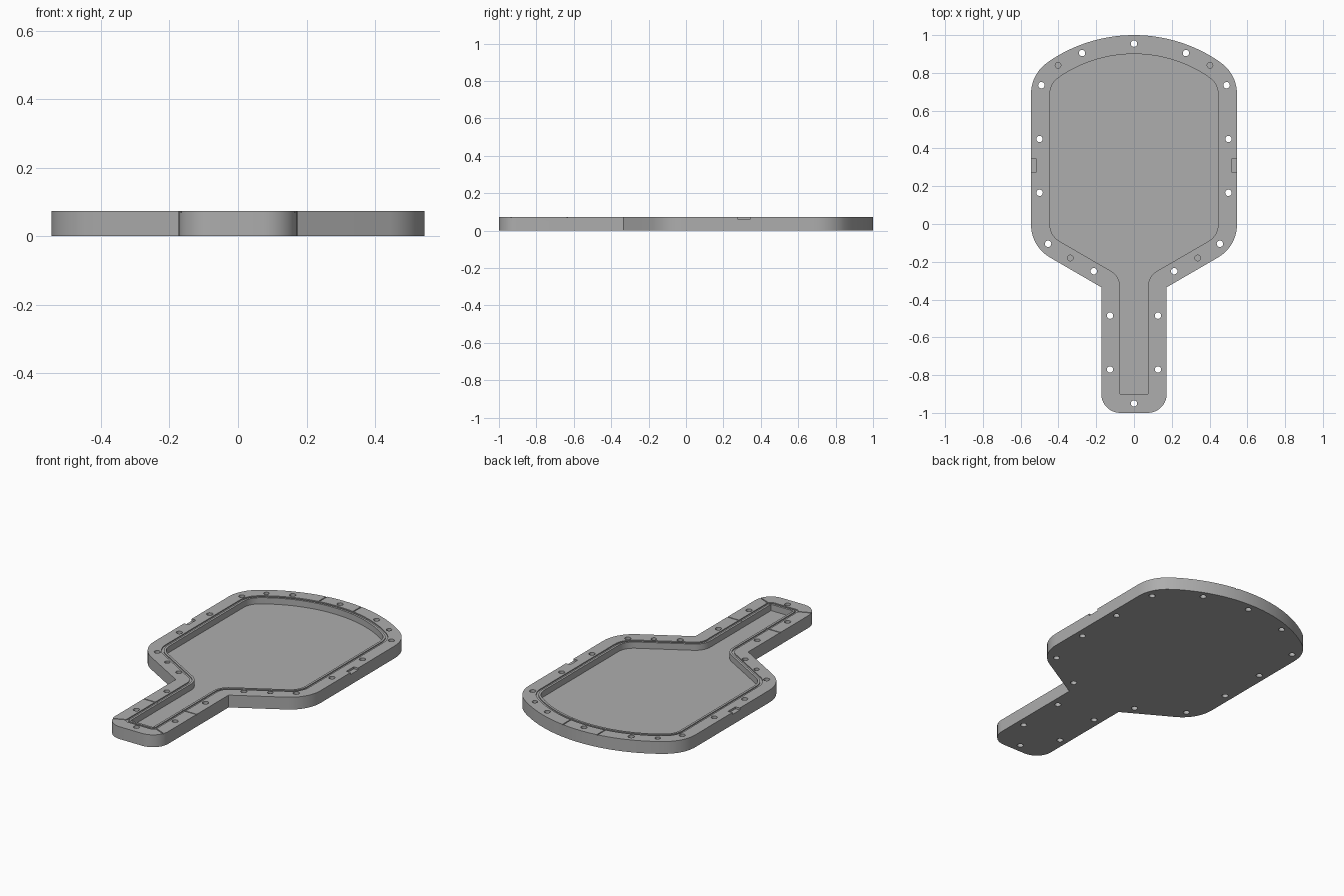
import bpy, bmesh, math
from mathutils import Vector

cube = bpy.data.objects.get("Cube")
if cube:
    bpy.data.objects.remove(cube, do_unlink=True)

TOP = 0.073
FLOOR = 0.036

steel = bpy.data.materials.new("plain grey")
steel.use_nodes = True
grey = (0.42, 0.42, 0.42, 1)
steel.diffuse_color = grey
steel.node_tree.nodes["Principled BSDF"].inputs["Base Color"].default_value = grey


def arc(cx, cy, r, a0, a1, n=10):
    angles = [math.radians(a0 + (a1 - a0) * i / n) for i in range(n + 1)]
    return [(cx + r * math.cos(a), cy + r * math.sin(a)) for a in angles]


def outline(inset):
    """Paddle contour, moved inwards by inset."""
    half = arc(0.073, -0.9, 0.1 - inset, -90, 0)          # handle end
    half += arc(0.173, -0.335, inset, 180, 120)           # handle meets head
    half += arc(0.345, -0.004, 0.2 - inset, -60, 0)       # lower shoulder
    half += arc(0.345, 0.69, 0.2 - inset, 0, 54.85)       # upper shoulder
    half += arc(0, 0.2, 0.8 - inset, 54.85, 90, 20)[1:]   # crown
    return half + [(-x, y) for x, y in reversed(half[:-1])]


def prism(bm, points, z0, z1):
    clean = []
    for p in points:
        if not clean or (Vector(p) - Vector(clean[-1])).length > 1e-5:
            clean.append(p)
    face = bm.faces.new([bm.verts.new((x, y, z0)) for x, y in clean])
    new = bmesh.ops.extrude_face_region(bm, geom=[face])["geom"]
    for v in new:
        if isinstance(v, bmesh.types.BMVert):
            v.co.z = z1


def ring(bm, outer, inner, z0, z1):
    loops = [[bm.verts.new((x, y, z)) for x, y in pts]
             for pts, z in ((outer, z0), (outer, z1), (inner, z1), (inner, z0))]
    n = len(outer)
    for k in range(4):
        a, b = loops[k], loops[(k + 1) % 4]
        for i in range(n):
            j = (i + 1) % n
            bm.faces.new((a[i], a[j], b[j], b[i]))


def strip(bm, a, b, width, depth):
    """Channel cut into the top face from a to b."""
    a, b = Vector(a), Vector(b)
    side = (b - a).orthogonal().normalized() * width / 2
    prism(bm, [tuple(p) for p in (a - side, b - side, b + side, a + side)],
          TOP - depth, TOP + 0.02)


def finish(name, bm):
    bmesh.ops.recalc_face_normals(bm, faces=bm.faces)
    mesh = bpy.data.meshes.new(name)
    bm.to_mesh(mesh)
    bm.free()
    mesh.materials.append(steel)
    ob = bpy.data.objects.new(name, mesh)
    bpy.context.collection.objects.link(ob)
    return ob


def mirrored(points):
    return points + [(-x, y) for x, y in points if x]


# Solid plate
bm = bmesh.new()
prism(bm, outline(0), 0, TOP)
plate = finish("mould_plate", bm)
cutters = []

# Main cavity
bm = bmesh.new()
prism(bm, outline(0.1), FLOOR, TOP + 0.02)
cutters.append(finish("cavity_cutter", bm))

# Shallow overflow groove around the cavity
bm = bmesh.new()
ring(bm, outline(0.074), outline(0.087), TOP - 0.006, TOP + 0.02)
cutters.append(finish("groove_cutter", bm))

# Vents from the groove to the edge
bm = bmesh.new()
for s in (-1, 1):
    strip(bm, (s * 0.08, -0.635), (s * 0.2, -0.635), 0.006, 0.004)
    strip(bm, (s * 0.078, -0.898), (s * 0.2, -0.95), 0.006, 0.004)
    strip(bm, (s * 0.113, 0.9), (s * 0.113, 1.02), 0.006, 0.004)
cutters.append(finish("vent_cutter", bm))

# Bolt holes go through, dowel holes stop part way
bolts = [(0, 0.955), (0.275, 0.905), (0.49, 0.735), (0.5, 0.45), (0.5, 0.165),
         (0.455, -0.105), (0.213, -0.25), (0.127, -0.485), (0.127, -0.77), (0, -0.95)]
dowels = [(0.402, 0.84), (0.337, -0.18)]
bm = bmesh.new()
for points, radius, bottom in ((bolts, 0.017, -0.02), (dowels, 0.015, 0.03)):
    for x, y in mirrored(points):
        prism(bm, arc(x, y, radius, 0, 345, 23), bottom, TOP + 0.02)
cutters.append(finish("hole_cutter", bm))

# Pry notches on both sides
bm = bmesh.new()
for s in (-1, 1):
    strip(bm, (s * 0.517, 0.31), (s * 0.58, 0.31), 0.07, 0.012)
cutters.append(finish("notch_cutter", bm))

# Cut everything out of the plate
bpy.ops.object.select_all(action='DESELECT')
bpy.context.view_layer.objects.active = plate
plate.select_set(True)
for cutter in cutters:
    cutter.hide_render = True
    mod = plate.modifiers.new(cutter.name, 'BOOLEAN')
    mod.operation = 'DIFFERENCE'
    mod.solver = 'EXACT'
    mod.object = cutter
    bpy.ops.object.modifier_apply(modifier=mod.name)
for cutter in cutters:
    bpy.data.objects.remove(cutter, do_unlink=True)

bpy.ops.object.shade_smooth_by_angle(angle=math.radians(30))
